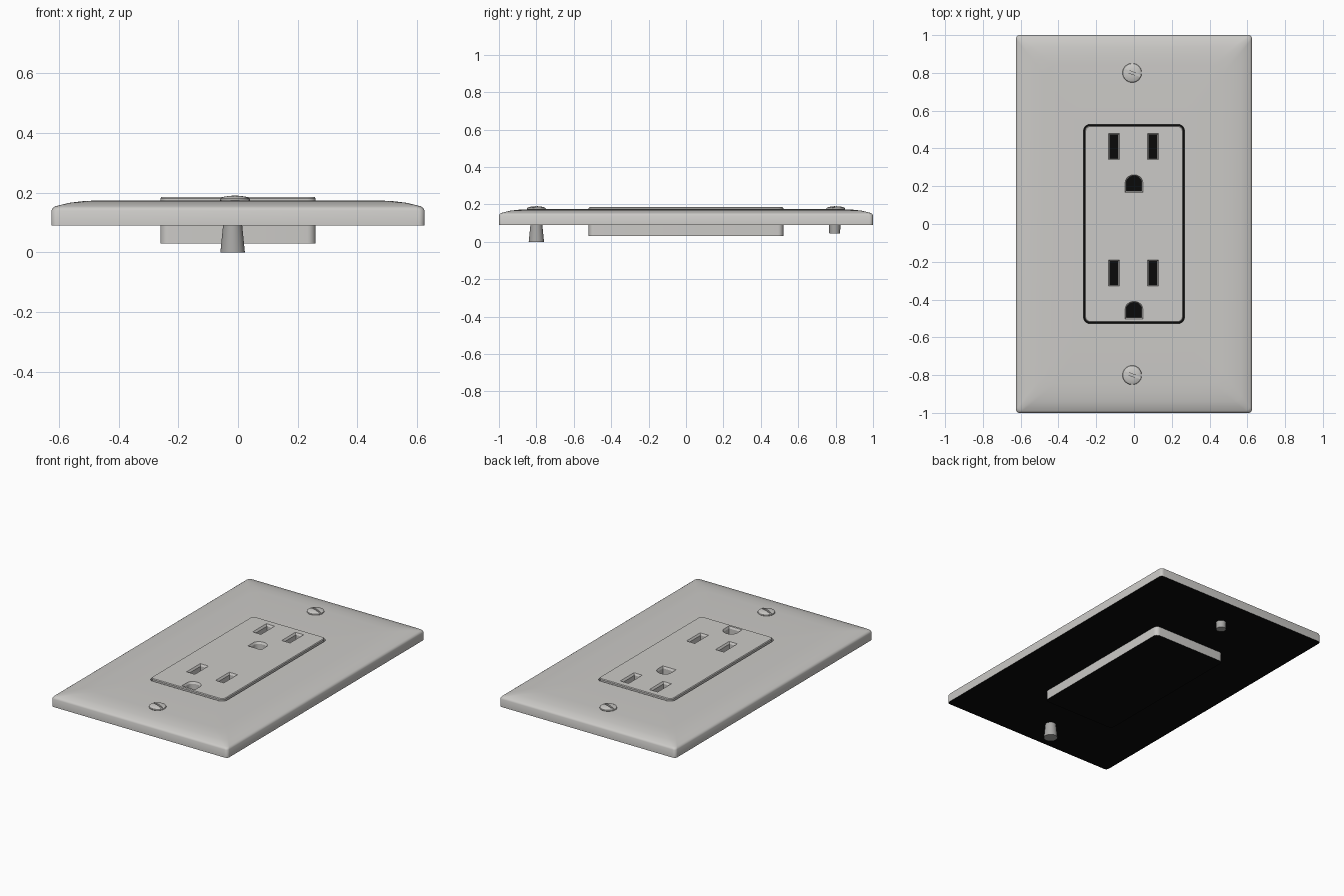
import bpy, bmesh, math
from mathutils import Matrix

if "Cube" in bpy.data.objects:
    bpy.data.objects.remove(bpy.data.objects["Cube"])


def material(name, rgb):
    m = bpy.data.materials.new(name)
    m.diffuse_color = (*rgb, 1)
    m.use_nodes = True
    m.node_tree.nodes["Principled BSDF"].inputs["Base Color"].default_value = m.diffuse_color
    return m


GREY = material("warm_light_grey", (0.60, 0.59, 0.57))
BLACK = material("black", (0.003, 0.003, 0.003))
STEEL = material("screw_grey", (0.40, 0.395, 0.385))


def rounded_rect(hx, hy, r, n=6):
    """Outline of a rounded rectangle, counter-clockwise."""
    pts = []
    for k, (sx, sy) in enumerate([(1, 1), (-1, 1), (-1, -1), (1, -1)]):
        for i in range(n + 1):
            a = math.pi / 2 * (k + i / n)
            pts.append((sx * (hx - r) + r * math.cos(a), sy * (hy - r) + r * math.sin(a)))
    return pts


def circle(r, cx=0, cy=0, n=32):
    return [(cx + r * math.cos(2 * math.pi * i / n), cy + r * math.sin(2 * math.pi * i / n))
            for i in range(n)]


def loft(bm, rings):
    """Join (outline, z) rings into a closed solid."""
    loops = [[bm.verts.new((x, y, z)) for x, y in pts] for pts, z in rings]
    for a, b in zip(loops, loops[1:]):
        for i in range(len(a)):
            j = (i + 1) % len(a)
            bm.faces.new((a[i], a[j], b[j], b[i]))
    bm.faces.new(loops[0][::-1])
    bm.faces.new(loops[-1])


def finish(name, bm, mats):
    bmesh.ops.recalc_face_normals(bm, faces=bm.faces)
    me = bpy.data.meshes.new(name)
    bm.to_mesh(me)
    bm.free()
    for m in mats:
        me.materials.append(m)
    ob = bpy.data.objects.new(name, me)
    bpy.context.collection.objects.link(ob)
    return ob


def smooth(ob, angle):
    bpy.ops.object.select_all(action='DESELECT')
    ob.select_set(True)
    bpy.context.view_layer.objects.active = ob
    bpy.ops.object.shade_smooth_by_angle(angle=math.radians(angle))


def cut(ob, cutter):
    """Subtract the cutter, then discard it."""
    cutter.hide_render = True
    mod = ob.modifiers.new("cut", 'BOOLEAN')
    mod.operation, mod.solver, mod.object = 'DIFFERENCE', 'EXACT', cutter
    bpy.ops.object.select_all(action='DESELECT')
    ob.select_set(True)
    bpy.context.view_layer.objects.active = ob
    bpy.ops.object.modifier_apply(modifier=mod.name)
    bpy.data.objects.remove(cutter)


def blacken(ob, floor_z):
    """Black undersides and recess floors, grey elsewhere."""
    for p in ob.data.polygons:
        down = p.normal.z < -0.9
        floor = p.normal.z > 0.9 and p.center.z < floor_z
        p.material_index = 1 if down or floor else 0


# Wall plate: crowned edge, then down into the recess around the insert
bm = bmesh.new()
edge = [(0, .09), (0, .14), (.004, .148), (.012, .154), (.06, .166), (.11, .172), (.16, .174)]
rings = [(rounded_rect(.625 - d, 1 - d, .02 + d * .25), z) for d, z in edge]
hole = rounded_rect(.267, .527, .034)
loft(bm, rings + [(hole, .174), (hole, .095)])
plate = finish("wall_plate", bm, [GREY, BLACK])
blacken(plate, .12)
smooth(plate, 40)

# Receptacle insert
bm = bmesh.new()
loft(bm, [(rounded_rect(.26, .52, .028), .03),
          (rounded_rect(.26, .52, .028), .181),
          (rounded_rect(.256, .516, .025), .186)])
insert = finish("receptacle_insert", bm, [GREY, BLACK])

# Slot openings with flared mouths, for two outlets
bm = bmesh.new()


def opening(outline, cx, cy, fx, fy):
    straight = [(cx + x, cy + y) for x, y in outline]
    flared = [(cx + x * fx, cy + y * fy) for x, y in outline]
    loft(bm, [(straight, .036), (straight, .174), (flared, .189)])


prong = [(-.021, -.062), (.021, -.062), (.021, .062), (-.021, .062)]
ground = [(-.041, -.04), (.041, -.04)] + [
    (.041 * math.cos(math.pi * i / 12), .005 + .035 * math.sin(math.pi * i / 12))
    for i in range(13)]
for oy in (0, -.67):
    for sx in (-.105, .101):
        opening(prong, sx, .41 + oy, 1.5, 1.14)
    opening(ground, 0, .214 + oy, 1.18, 1.2)
cut(insert, finish("slot_cutter", bm, [GREY]))
blacken(insert, .06)
smooth(insert, 25)

# Screws: domed slotted heads and the stems behind the plate
dome = [(.040, .167), (.049, .172), (.051, .176), (.049, .181), (.038, .186), (.020, .189), (.006, .190)]
for tag, y in (("front", -.8), ("back", .8)):
    bm = bmesh.new()
    loft(bm, [(circle(r, -.01, y), z) for r, z in dome])
    head = finish(tag + "_screw_head", bm, [GREY])
    bm = bmesh.new()
    bmesh.ops.create_cube(bm, size=1, matrix=Matrix.Translation((-.01, y, .19))
                          @ Matrix.Rotation(math.radians(-20), 4, 'Z')
                          @ Matrix.Diagonal((.2, .012, .018, 1)))
    cut(head, finish("slot_cutter", bm, [GREY]))
    smooth(head, 40)

for tag, x, y, r, z in (("front", -.018, -.8, .041, 0), ("back", -.015, .795, .029, .045)):
    bm = bmesh.new()
    loft(bm, [(circle(r, x, y), z), (circle(.031, x, y), .1)])
    smooth(finish(tag + "_screw_stem", bm, [STEEL]), 40)
